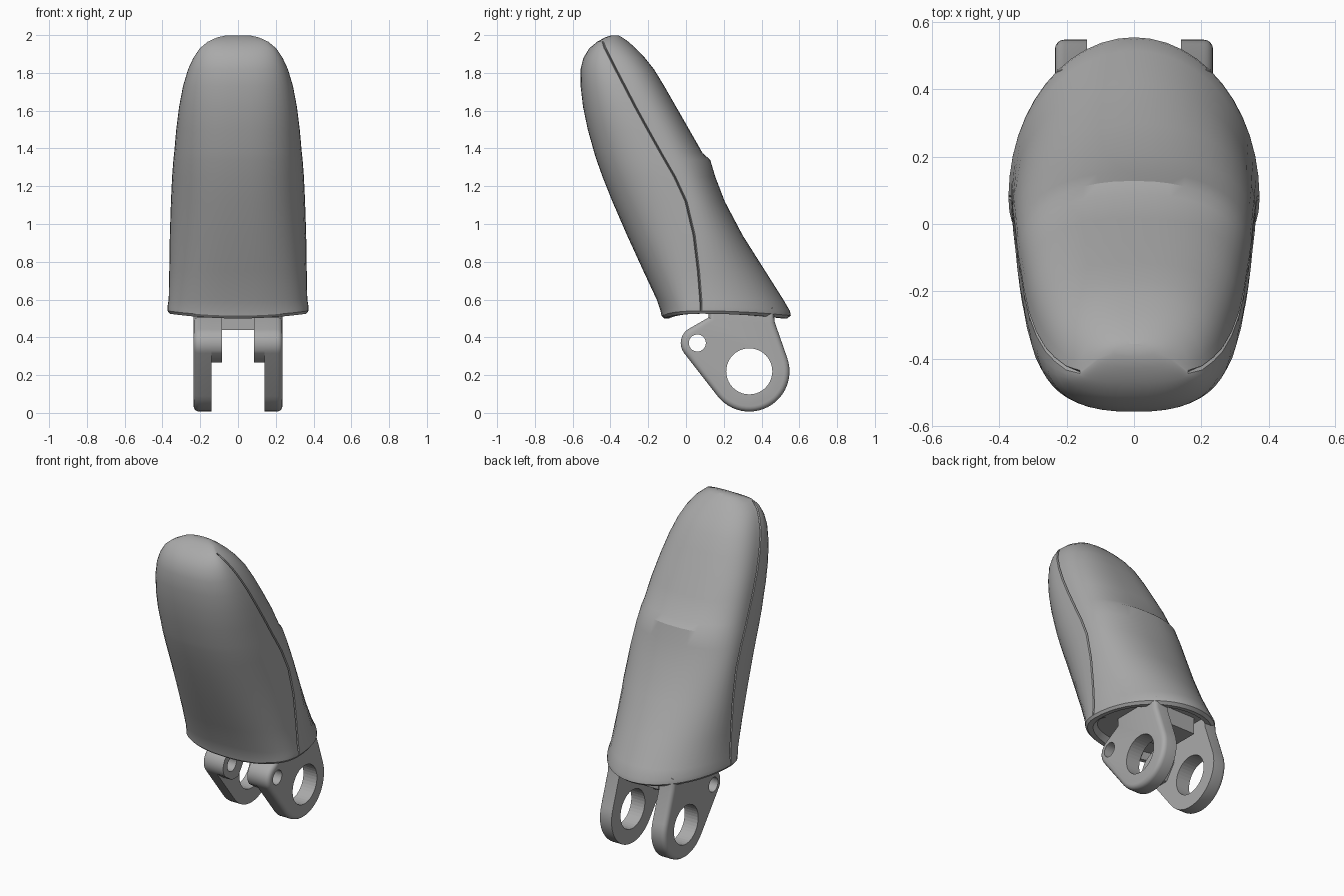
import bpy, bmesh, math
from mathutils import Vector

if "Cube" in bpy.data.objects:
    bpy.data.objects.remove(bpy.data.objects["Cube"])

grey = bpy.data.materials.new("plain grey")
grey.diffuse_color = (0.4, 0.4, 0.4, 1)
grey.use_nodes = True
grey.node_tree.nodes["Principled BSDF"].inputs["Base Color"].default_value = grey.diffuse_color


def finish(name, bm, angle=30):
    bmesh.ops.recalc_face_normals(bm, faces=bm.faces)
    me = bpy.data.meshes.new(name)
    bm.to_mesh(me)
    bm.free()
    ob = bpy.data.objects.new(name, me)
    bpy.context.collection.objects.link(ob)
    me.materials.append(grey)
    activate(ob)
    bpy.ops.object.shade_smooth_by_angle(angle=math.radians(angle))
    return ob


def activate(ob):
    bpy.ops.object.select_all(action='DESELECT')
    ob.select_set(True)
    bpy.context.view_layer.objects.active = ob


def spow(v, p):
    return math.copysign(abs(v) ** p, v)


# Fingertip shell: z, front y, back y, seam y, half width, back roundness
SECTIONS = [
    (0.500, -0.115, 0.535, 0.08, 0.362, 2.0),
    (0.515, -0.130, 0.555, 0.08, 0.373, 2.0),
    (0.540, -0.135, 0.550, 0.08, 0.373, 2.0),
    (0.60, -0.155, 0.515, 0.078, 0.367, 2.0),
    (0.75, -0.225, 0.420, 0.066, 0.364, 2.0),
    (0.94, -0.312, 0.300, 0.043, 0.361, 2.1),
    (1.12, -0.390, 0.205, 0.000, 0.355, 2.2),
    (1.25, -0.442, 0.155, -0.06, 0.349, 2.3),
    (1.34, -0.474, 0.128, -0.112, 0.342, 2.3),
    (1.375, -0.485, 0.088, -0.132, 0.338, 2.4),
    (1.50, -0.520, 0.017, -0.202, 0.327, 2.6),
    (1.62, -0.545, -0.052, -0.268, 0.312, 2.6),
    (1.73, -0.558, -0.115, -0.325, 0.291, 2.6),
    (1.82, -0.558, -0.170, -0.372, 0.264, 2.6),
    (1.88, -0.543, -0.218, -0.402, 0.236, 2.6),
    (1.93, -0.512, -0.266, -0.428, 0.202, 2.5),
    (1.965, -0.470, -0.305, -0.440, 0.160, 2.4),
    (1.988, -0.428, -0.338, -0.400, 0.110, 2.2),
    (1.999, -0.395, -0.358, -0.380, 0.060, 2.0),
]
STEPS = 24


def section(z, yf, yb, ys, hw, nb, inset=1.0):
    pts = []
    groove = 0.016 if 0.53 < z < 1.96 else 0.0
    lip = min(0.012, (ys - yf) * 0.3)
    for side, depth, n in ((1, yb - ys, nb), (-1, ys - yf, 2.5)):
        # groove bottom, then the arc of this half
        pts.append(Vector((side * (hw - groove), ys, z)))
        for i in range(STEPS + 1):
            t = math.pi * i / STEPS
            x = side * hw * spow(math.cos(t), 2 / n)
            y = ys + side * max(depth * abs(math.sin(t)) ** (2 / n), lip * 0.5)
            pts.append(Vector((x, y, z)))
    mid = Vector((0, (yf + yb) / 2, z))
    for p in pts:
        if z < 0.545:
            p.z += 0.025 * (p.x / hw) ** 2
        p.x *= inset
        p.y = mid.y + (p.y - mid.y) * inset
    return pts


z0 = SECTIONS[0]
rings = [section(0.545, *z0[1:], inset=0.86), section(*z0, inset=0.92)]
rings += [section(*s) for s in SECTIONS]
bm = bmesh.new()
loops = [[bm.verts.new(p) for p in r] for r in rings]
for a, b in zip(loops, loops[1:]):
    for i in range(len(a)):
        j = (i + 1) % len(a)
        bm.faces.new((a[i], a[j], b[j], b[i]))
bm.faces.new(loops[0])
bm.faces.new(loops[-1])
finish("fingertip_shell", bm, 28)


# Hinge lugs
def arc(cy, cz, r, a0, a1, n):
    return [(cy + r * math.cos(math.radians(a0 + (a1 - a0) * i / n)),
             cz + r * math.sin(math.radians(a0 + (a1 - a0) * i / n))) for i in range(n + 1)]


PIN, AXLE = (0.06, 0.37), (0.335, 0.22)
LUG = ([(0.46, 0.56), (0.12, 0.56), (0.12, 0.505)] + arc(*PIN, 0.088, 125, 218, 10)
       + arc(*AXLE, 0.213, 218, 380, 24) + [(0.47, 0.48)])
BOSS = ([(0.23, 0.56), (0.12, 0.56), (0.12, 0.505)] + arc(*PIN, 0.088, 125, 218, 10)
        + [(0.06, 0.268), (0.125, 0.268), (0.19, 0.36)])


def plate(name, profile, x0, x1, round_edge):
    bm = bmesh.new()
    a = [bm.verts.new((x0, y, z)) for y, z in profile]
    b = [bm.verts.new((x1, y, z)) for y, z in profile]
    bm.faces.new(a)
    bm.faces.new(b)
    n = len(a)
    for i in range(n):
        j = (i + 1) % n
        bm.faces.new((a[i], a[j], b[j], b[i]))
    bm.normal_update()
    if round_edge:
        rim = [e for e in bm.edges if all(abs(v.co.x - x1) < 1e-5 for v in e.verts)]
        bmesh.ops.bevel(bm, geom=rim, offset=round_edge, segments=4, profile=0.5,
                        affect='EDGES', clamp_overlap=True)
    return finish(name, bm)


def drill(ob, centre, r):
    bpy.ops.mesh.primitive_cylinder_add(vertices=40, radius=r, depth=2,
                                        location=(0, *centre), rotation=(0, math.pi / 2, 0))
    cutter = bpy.context.object
    cutter.name = "hole_cutter"
    cutter.hide_render = True
    m = ob.modifiers.new("hole", 'BOOLEAN')
    m.operation, m.solver, m.object = 'DIFFERENCE', 'EXACT', cutter
    activate(ob)
    bpy.ops.object.modifier_move_to_index(modifier="hole", index=0)
    bpy.ops.object.modifier_apply(modifier="hole")
    bpy.data.objects.remove(cutter)


for side, s in (("right", 1), ("left", -1)):
    lug = plate(side + "_hinge_lug", LUG, s * 0.14, s * 0.235, 0.028)
    drill(lug, AXLE, 0.122)
    drill(lug, PIN, 0.045)
    boss = plate(side + "_pin_boss", BOSS, s * 0.145, s * 0.085, 0)
    drill(boss, PIN, 0.045)
    drill(boss, AXLE, 0.122)

# Bridge block between the lugs
bpy.ops.mesh.primitive_cube_add(size=1, location=(0, 0.3, 0.5))
bridge = bpy.context.object
bridge.name = "bridge_block"
bridge.scale = (0.2, 0.24, 0.12)
bridge.data.materials.append(grey)
